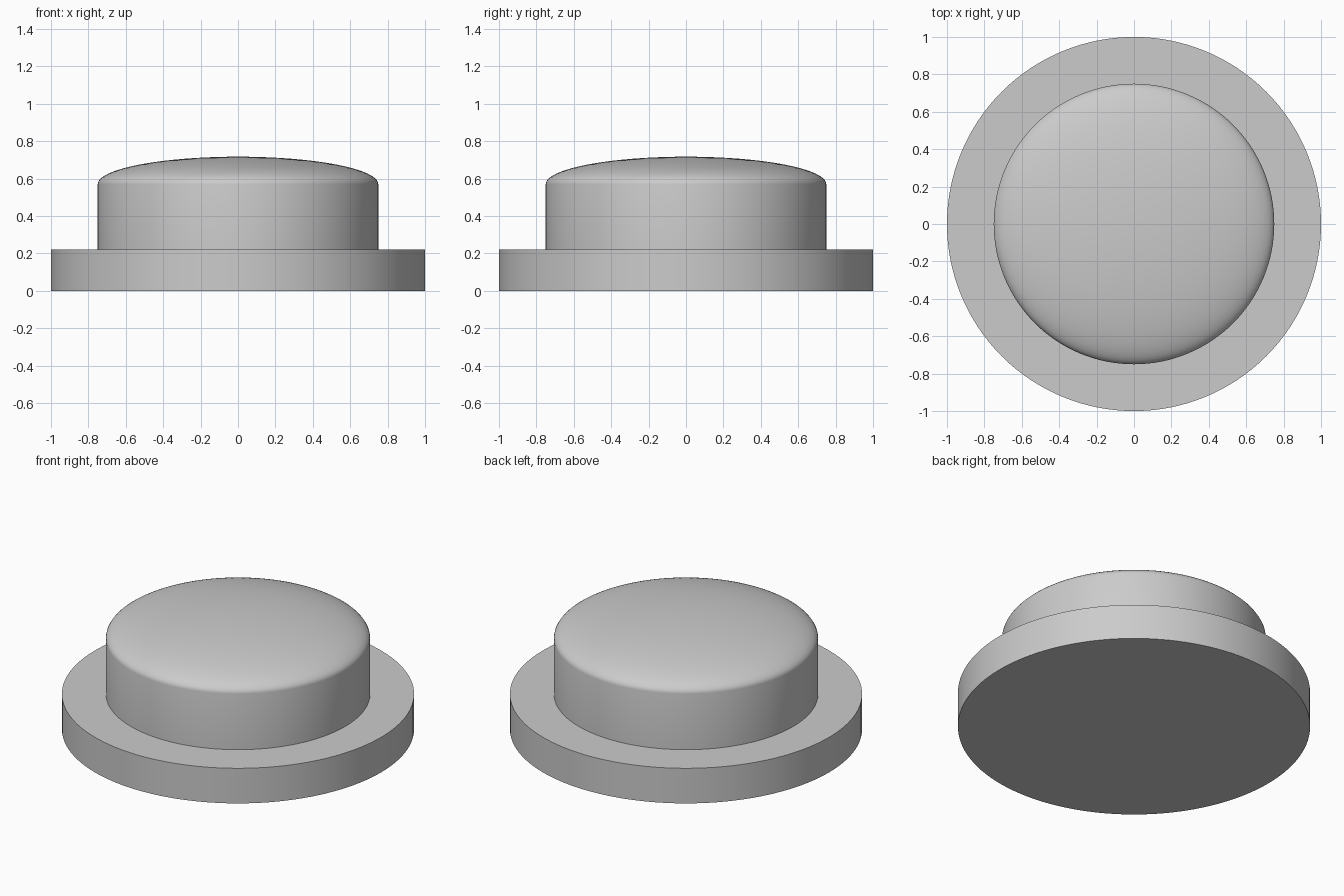
import bpy, bmesh
from math import sin, cos, pi, radians

cube = bpy.data.objects.get("Cube")
if cube:
    bpy.data.objects.remove(cube, do_unlink=True)

SEGMENTS = 128
GREY = (0.6, 0.6, 0.6, 1.0)

grey = bpy.data.materials.new("plain grey")
grey.use_nodes = True
grey.diffuse_color = GREY
grey.node_tree.nodes["Principled BSDF"].inputs["Base Color"].default_value = GREY


def lathe(name, profile):
    """Spin a (radius, height) profile around the z axis into a closed solid."""
    bm = bmesh.new()
    verts = [bm.verts.new((r, 0, z)) for r, z in profile]
    edges = [bm.edges.new(pair) for pair in zip(verts, verts[1:])]
    bmesh.ops.spin(bm, geom=verts + edges, cent=(0, 0, 0), axis=(0, 0, 1),
                   angle=2 * pi, steps=SEGMENTS, use_duplicate=False)
    bmesh.ops.remove_doubles(bm, verts=bm.verts, dist=1e-5)
    bmesh.ops.recalc_face_normals(bm, faces=bm.faces)
    mesh = bpy.data.meshes.new(name)
    bm.to_mesh(mesh)
    bm.free()
    mesh.materials.append(grey)
    obj = bpy.data.objects.new(name, mesh)
    bpy.context.collection.objects.link(obj)
    bpy.ops.object.select_all(action="DESELECT")
    obj.select_set(True)
    bpy.context.view_layer.objects.active = obj
    bpy.ops.object.shade_smooth_by_angle(angle=radians(30))
    return obj


# Flat round flange; its top is an open ring that meets the button wall
base_height, base_radius, button_radius = 0.22, 1.0, 0.75
lathe("base_flange", [(0, 0), (base_radius, 0), (base_radius, base_height),
                      (button_radius - 0.01, base_height)])

# Button: straight wall running into a shallow elliptical dome
wall_top, dome_rise, rings = 0.57, 0.147, 20
dome = [(button_radius * cos(a), wall_top + dome_rise * sin(a))
        for a in (i * pi / 2 / rings for i in range(rings + 1))]
lathe("domed_button", [(button_radius, base_height)] + dome)
